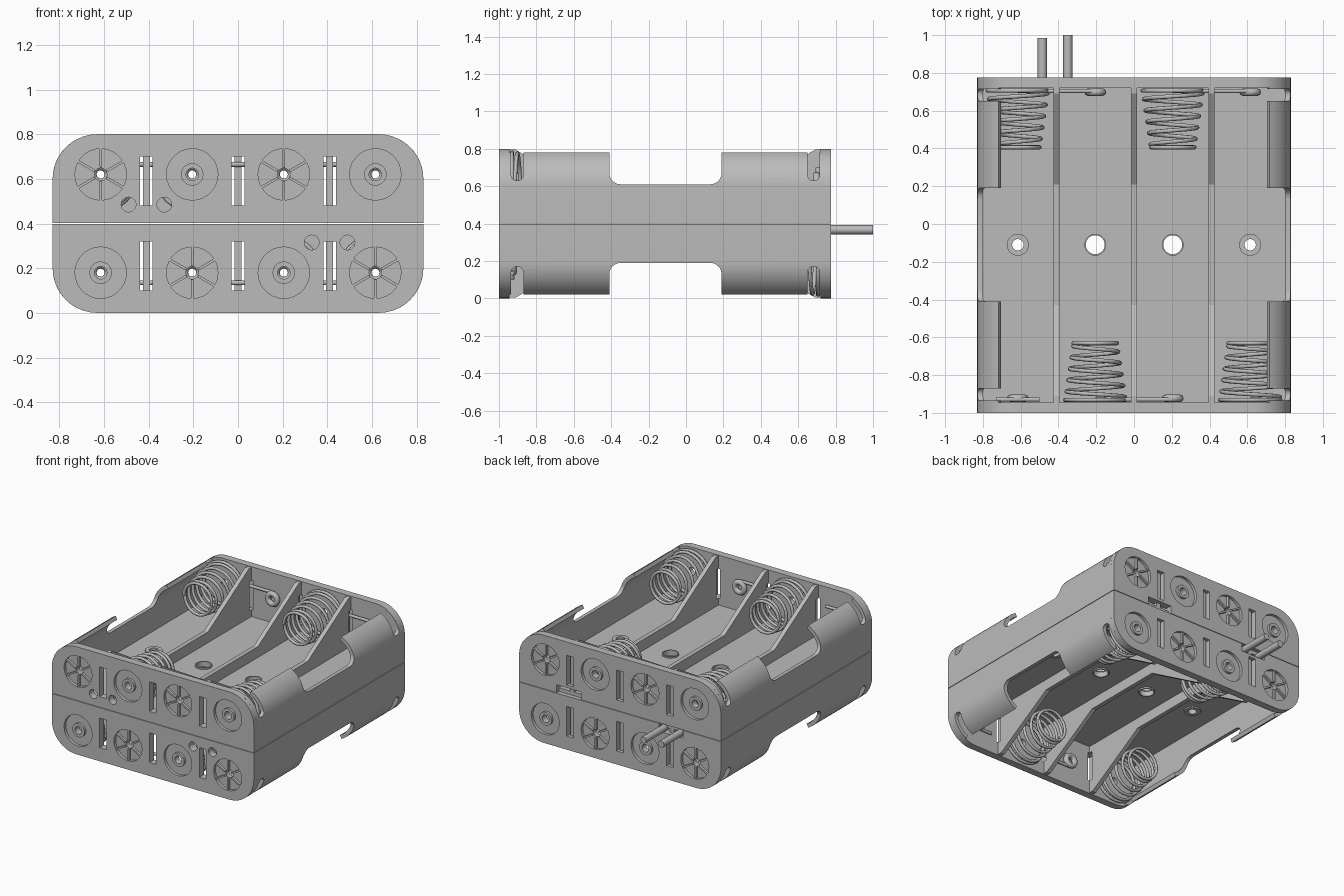
import bpy, bmesh, math
from mathutils import Matrix, Vector

if "Cube" in bpy.data.objects:
    bpy.data.objects.remove(bpy.data.objects["Cube"])

grey = bpy.data.materials.new("plain grey")
grey.use_nodes = True
grey.diffuse_color = (0.5, 0.5, 0.5, 1)
grey.node_tree.nodes["Principled BSDF"].inputs["Base Color"].default_value = (0.5, 0.5, 0.5, 1)

FRONT, BACK, WALL = -1.0, 0.775, 0.055
HALF_W, TOP, SEAM, MID_Y = 0.83, 0.8, 0.402, -0.11
CELL_Z = 0.62
CELLS = (-0.615, -0.205, 0.205, 0.615)
DIVIDERS = (-0.41, 0, 0.41)
parts = []


def place(axis, u, v, t):
    return {"x": (t, u, v), "y": (u, t, v), "z": (u, v, t)}[axis]


def add_prism(bm, outline, axis, a, b):
    """Extrude a 2D outline along an axis from a to b."""
    verts = [bm.verts.new(place(axis, u, v, a)) for u, v in outline]
    face = bm.faces.new(verts)
    new = bmesh.ops.extrude_face_region(bm, geom=[face])["geom"]
    shift = Vector(place(axis, 0, 0, b - a))
    bmesh.ops.translate(bm, vec=shift, verts=[g for g in new if isinstance(g, bmesh.types.BMVert)])


def rect(u0, u1, v0, v1):
    return [(u0, v0), (u1, v0), (u1, v1), (u0, v1)]


def arc(cu, cv, r, a0, a1, n=10):
    steps = [math.radians(a0 + (a1 - a0) * i / n) for i in range(n + 1)]
    return [(cu + r * math.cos(a), cv + r * math.sin(a)) for a in steps]


def circle(cu, cv, r, n=28):
    return arc(cu, cv, r, 0, 360, n)[:-1]


def notch(u0, u1, v0, r):
    """Opening with a rounded bottom, running up past the top."""
    return arc(u0 + r, v0 + r, r, 180, 270, 6) + arc(u1 - r, v0 + r, r, 270, 360, 6) + [(u1, 1), (u0, 1)]


def mesh_object(name, pieces, keep=True):
    """pieces: list of (outline, axis, start, end)."""
    bm = bmesh.new()
    for piece in pieces:
        add_prism(bm, *piece)
    bmesh.ops.recalc_face_normals(bm, faces=bm.faces)
    me = bpy.data.meshes.new(name)
    bm.to_mesh(me)
    bm.free()
    ob = bpy.data.objects.new(name, me)
    bpy.context.collection.objects.link(ob)
    if keep:
        me.materials.append(grey)
        parts.append(ob)
    return ob


def cut(target, pieces):
    cutter = mesh_object("cutter", pieces, keep=False)
    cutter.hide_render = True
    mod = target.modifiers.new("cut", "BOOLEAN")
    mod.operation, mod.solver, mod.object = "DIFFERENCE", "EXACT", cutter
    bpy.context.view_layer.update()
    result = bpy.data.meshes.new_from_object(target.evaluated_get(bpy.context.evaluated_depsgraph_get()))
    target.modifiers.clear()
    target.data = result
    bpy.data.objects.remove(cutter)


def tube(name, x, u, r_in, r_out, axis, a, b):
    ob = mesh_object(name, [(circle(x, u, r_out), axis, a, b)])
    cut(ob, [(circle(x, u, r_in), axis, min(a, b) - 0.1, max(a, b) + 0.1)])


def wire(name, points, radius, cyclic=False):
    cu = bpy.data.curves.new(name, "CURVE")
    cu.dimensions, cu.bevel_depth, cu.bevel_resolution = "3D", radius, 2
    cu.use_fill_caps = True
    sp = cu.splines.new("POLY")
    sp.points.add(len(points) - 1)
    for p, co in zip(sp.points, points):
        p.co = (*co, 1)
    sp.use_cyclic_u = cyclic
    sp.use_smooth = True
    cu.materials.append(grey)
    ob = bpy.data.objects.new(name, cu)
    bpy.context.collection.objects.link(ob)
    parts.append(ob)


# Floor with eyelet holes
floor = mesh_object("floor", [(rect(-0.81, 0.81, -0.97, 0.75), "z", SEAM, 0.43)])
cut(floor, [(circle(x, MID_Y, 0.03 if abs(x) > 0.4 else 0.05), "z", 0.3, 0.5) for x in CELLS])
for x in CELLS:
    hole = 0.03 if abs(x) > 0.4 else 0.05
    tube("floor_eyelet", x, MID_Y, hole, 0.058, "z", 0.42, 0.44)

# Side walls with curled clips
for side in (-1, 1):
    shape = ([(HALF_W, SEAM)] + arc(0.63, 0.6, 0.2, 0, 64)
             + arc(0.63, 0.6, 0.172, 64, 0) + [(0.802, SEAM)])
    wall = mesh_object("side_wall", [([(side * u, v) for u, v in shape], "y", FRONT + 0.03, BACK - 0.03)])
    lo, hi = min(side * 0.5, side), max(side * 0.5, side)
    cut(wall, [(notch(-0.41, 0.19, 0.61, 0.06), "x", lo, hi),
               (notch(-0.935, -0.87, 0.63, 0.03), "x", lo, hi),
               (notch(0.65, 0.715, 0.63, 0.03), "x", lo, hi)])

# Dividers that dip in the middle, open near the ends for the contact wires
for x in DIVIDERS:
    half = [(0.86, SEAM), (0.86, TOP - 0.005), (0.80, TOP - 0.005), (0.32, 0.51)]
    outline = [(MID_Y + d, z) for d, z in half] + [(MID_Y - d, z) for d, z in reversed(half)]
    divider = mesh_object("divider", [(outline, "x", x - 0.016, x + 0.016)])
    cut(divider, [(rect(y - 0.025, y + 0.025, 0.48, 0.7), "x", x - 0.1, x + 0.1) for y in (-0.945, 0.72)])

# End walls
end_shape = ([(-HALF_W, SEAM), (HALF_W, SEAM)] + arc(0.63, 0.6, 0.2, 0, 90)
             + arc(-0.63, 0.6, 0.2, 90, 180))
for name, outer, sgn in (("front", FRONT, -1), ("back", BACK, 1)):
    inner = outer - sgn * WALL
    recess = outer - sgn * 0.022
    beyond = outer + sgn * 0.1
    through = inner - sgn * 0.1
    wall = mesh_object(name + "_wall", [(end_shape, "y", inner, outer)])
    cuts = [(circle(x, CELL_Z, 0.115), "y", recess, beyond) for x in CELLS]
    cuts += [(rect(x - 0.028, x + 0.028, 0.48, 0.7), "y", through, beyond) for x in DIVIDERS]
    if sgn < 0:
        cuts += [(circle(x, 0.485, 0.033), "y", through, beyond) for x in (-0.49, -0.33)]
    else:
        cuts += [(rect(0.32, 0.52, 0.3, 0.46), "y", through, beyond)]
    cut(wall, cuts)
    cut(wall, [(circle(x, CELL_Z, 0.028), "y", through, beyond) for x in CELLS])

    for i, x in enumerate(CELLS):
        is_button = (i % 2 == 0) == (sgn < 0)
        near = inner - sgn * 0.014
        if is_button:
            # Six spokes in the recess and a ring contact inside
            spokes = []
            for k in range(6):
                a = math.radians(60 * k + 30)
                d, n = Vector((math.cos(a), math.sin(a))), Vector((-math.sin(a), math.cos(a))) * 0.006
                c = Vector((x, CELL_Z))
                spokes.append(([tuple(p) for p in (c + d * 0.03 - n, c + d * 0.116 - n,
                                                   c + d * 0.116 + n, c + d * 0.03 + n)],
                               "y", recess - sgn * 0.003, outer - sgn * 0.004))
            mesh_object(name + "_spokes", spokes)
            ring_y = inner - sgn * 0.022
            wire("contact_ring", [(u, ring_y, v) for u, v in circle(x, CELL_Z, 0.038, 20)], 0.02, True)
        else:
            # Raised collar in the recess and a tapering spring inside
            tube(name + "_collar", x, CELL_Z, 0.028, 0.05, "y", recess - sgn * 0.003, outer - sgn * 0.004)
            coil, turns, per = [], 6.5, 24
            for k in range(int(turns * per) + 1):
                t = k / per
                f = min(max((t - 0.75) / (turns - 1.5), 0), 1)
                r = 0.16 - 0.045 * f
                a = t * math.tau
                coil.append((x + r * math.cos(a), near - sgn * 0.3 * f, CELL_Z + r * math.sin(a)))
            wire("spring", coil, 0.011)

    # Wires joining each spring to its neighbour's ring
    links = [(-0.05, 0.205)] if sgn < 0 else [(-0.47, -0.205), (0.35, 0.615)]
    if sgn < 0:
        links += [(-0.73, -0.5)]
    for a, b in links:
        wire("contact_link", [(a, inner - sgn * 0.016, 0.665), (b, inner - sgn * 0.016, 0.665)], 0.011)

# Smooth the rounded meshes, keeping edges sharp
bpy.ops.object.select_all(action="DESELECT")
for ob in parts:
    if ob.type == "MESH":
        ob.select_set(True)
        bpy.context.view_layer.objects.active = ob
bpy.ops.object.shade_smooth_by_angle(angle=math.radians(30))

# Second tray, back to back with the first
flip = Matrix.Translation((0, 0, 0.4)) @ Matrix.Rotation(math.pi, 4, "Y") @ Matrix.Translation((0, 0, -0.4))
for ob in list(parts):
    twin = ob.copy()
    twin.name = "lower_" + ob.name
    ob.name = "upper_" + ob.name
    twin.matrix_world = flip
    bpy.context.collection.objects.link(twin)

# Lead wires leaving the back
for x, end in ((-0.485, 0.985), (-0.35, 1.0)):
    wire("lead_wire", [(x, 0.7, 0.367), (x, end, 0.367)], 0.025)
